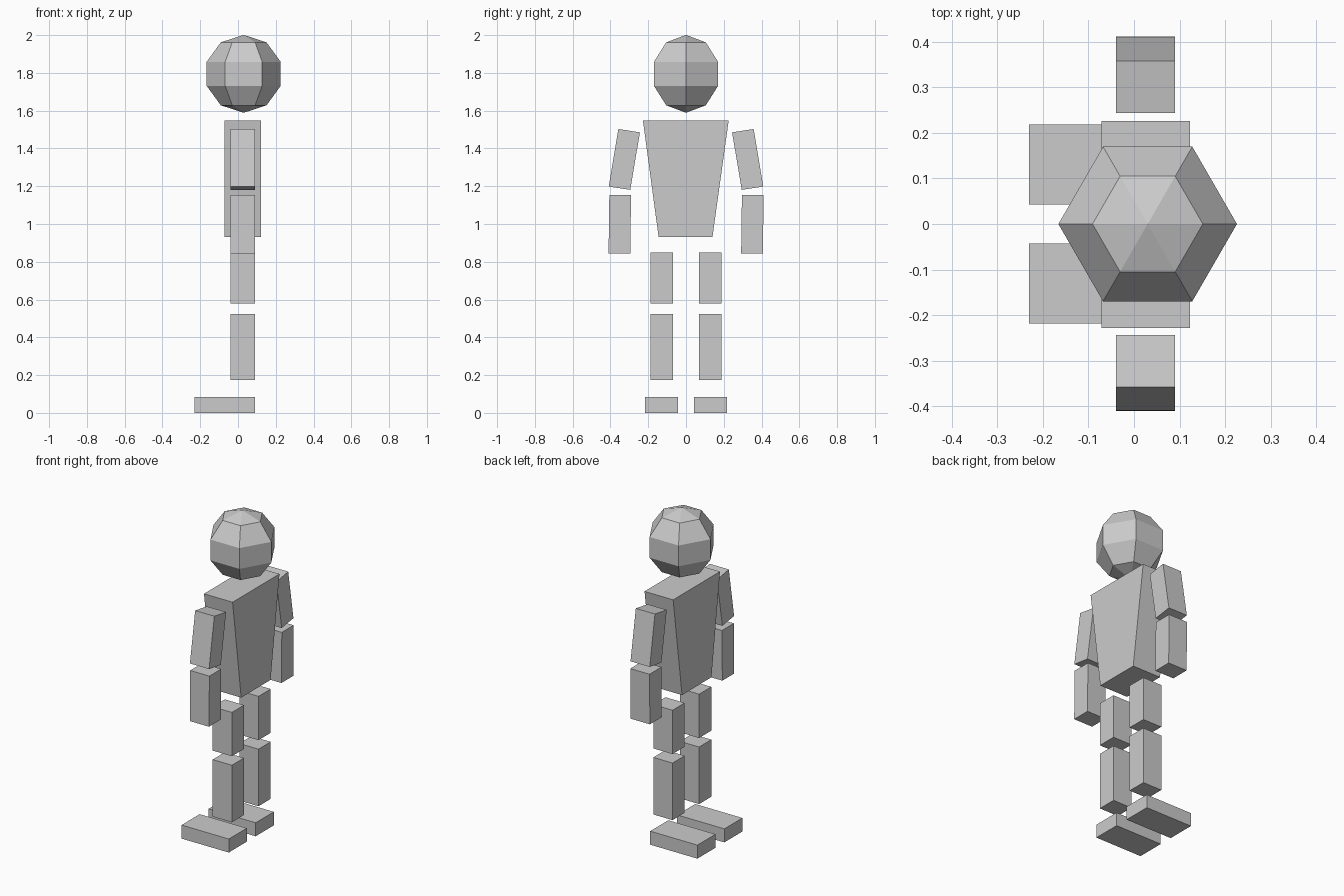
import bpy, bmesh
from math import sin, cos, pi, tau
from mathutils import Vector

if "Cube" in bpy.data.objects:
    bpy.data.objects.remove(bpy.data.objects["Cube"])


def finish(bm, name):
    bmesh.ops.recalc_face_normals(bm, faces=bm.faces)
    mesh = bpy.data.meshes.new(name)
    bm.to_mesh(mesh)
    bm.free()
    obj = bpy.data.objects.new(name, mesh)
    bpy.context.collection.objects.link(obj)
    return obj


def prism(name, profile, x0, x1):
    """Extrude a closed (y, z) profile from x0 to x1."""
    bm = bmesh.new()
    face = bm.faces.new([bm.verts.new((x0, y, z)) for y, z in profile])
    new = bmesh.ops.extrude_face_region(bm, geom=[face], use_keep_orig=True)["geom"]
    verts = [v for v in new if isinstance(v, bmesh.types.BMVert)]
    bmesh.ops.translate(bm, verts=verts, vec=(x1 - x0, 0, 0))
    return finish(bm, name)


def rect(y0, y1, z0, z1, lean=0.0):
    return [(y0, z0), (y1, z0), (y1 + lean, z1), (y0 + lean, z1)]


# Head: six-sided ball with five bands, corners on the x axis
R, cx, cz = 0.206, 0.03, 1.795
bm = bmesh.new()
arc = [bm.verts.new((cx + R * sin(pi * i / 5), 0, cz + R * cos(pi * i / 5)))
       for i in range(6)]
edges = [bm.edges.new(pair) for pair in zip(arc, arc[1:])]
bmesh.ops.spin(bm, geom=arc + edges, cent=(cx, 0, 0), axis=(0, 0, 1),
               angle=tau, steps=6, use_duplicate=False)
bmesh.ops.remove_doubles(bm, verts=bm.verts, dist=0.001)
bmesh.ops.dissolve_degenerate(bm, edges=bm.edges, dist=0.0001)
finish(bm, "head")

# Torso: tapers towards the hips
prism("torso", [(-0.145, 0.931), (0.14, 0.931), (0.226, 1.548), (-0.228, 1.548)],
      -0.071, 0.123)

# Limbs
upper_arm = [(0.244, 1.485), (0.358, 1.503), (0.409, 1.198), (0.295, 1.181)]
for side, s in (("left", -1), ("right", 1)):
    prism(side + "_upper_arm", [(s * y, z) for y, z in upper_arm], -0.04, 0.09)
    # both forearms lean slightly the same way
    mid = s * 0.351
    prism(side + "_forearm", rect(mid - 0.059, mid + 0.056, 0.845, 1.154, 0.004),
          -0.04, 0.09)
    for part, (y0, y1, z0, z1), x0 in (
            ("thigh", (0.07, 0.188, 0.579, 0.848), -0.04),
            ("shin", (0.07, 0.188, 0.174, 0.524), -0.04),
            ("foot", (0.043, 0.218, 0.0, 0.083), -0.23)):
        prism(f"{side}_{part}", rect(s * y0, s * y1, z0, z1), x0, 0.09)
